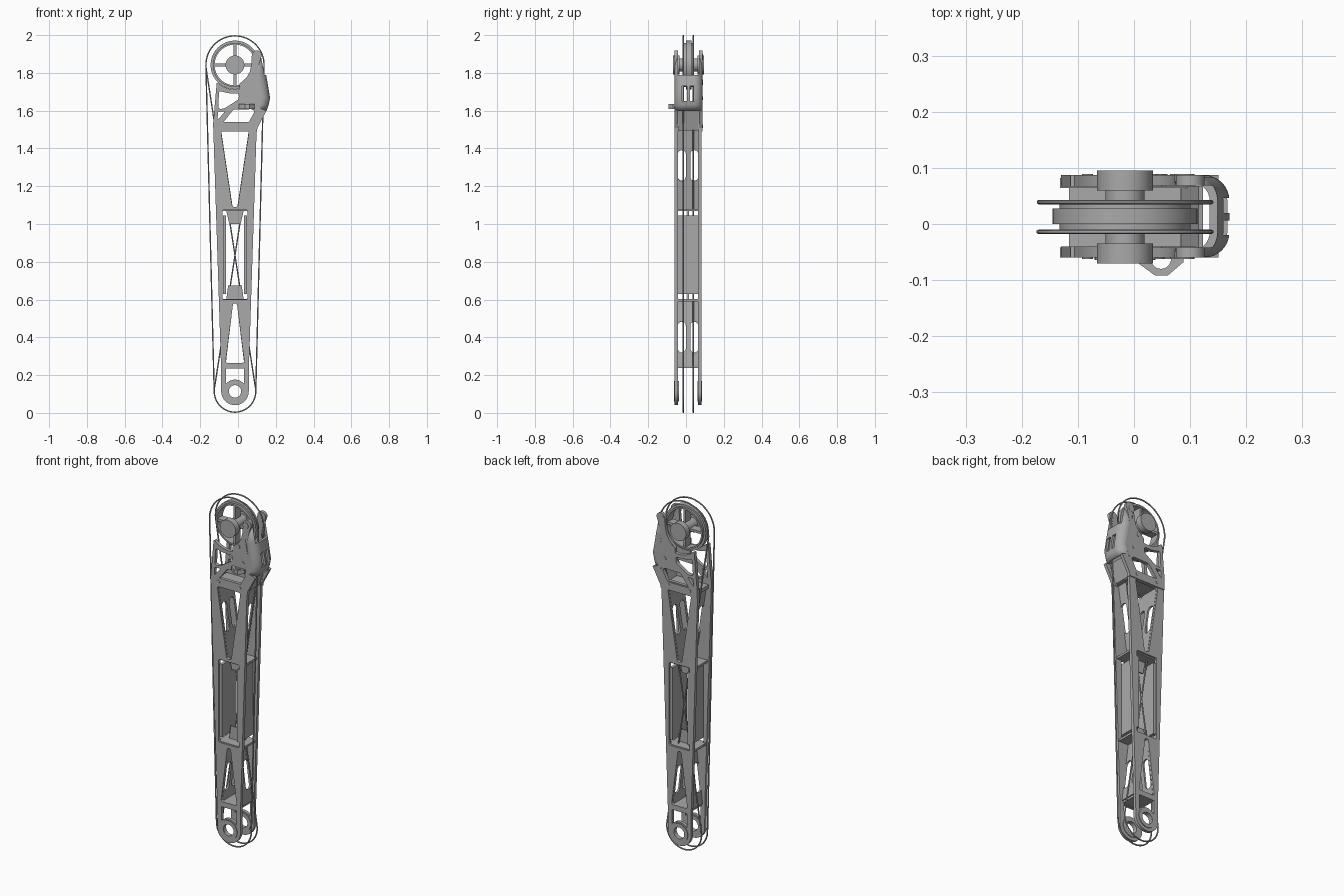
import bpy, bmesh, math
from mathutils import Matrix, Vector

if "Cube" in bpy.data.objects:
    bpy.data.objects.remove(bpy.data.objects["Cube"])

CX, CY = -0.016, 0.0125          # arm axis and mid depth
TOP, BOT = 1.842, 0.114          # pulley and pivot heights
metal = bpy.data.materials.new("grey_metal")
metal.diffuse_color = (0.40, 0.40, 0.40, 1)
metal.use_nodes = True
metal.node_tree.nodes["Principled BSDF"].inputs["Base Color"].default_value = metal.diffuse_color


def add(name, me, smooth=True):
    ob = bpy.data.objects.new(name, me)
    bpy.context.collection.objects.link(ob)
    me.materials.clear()
    me.materials.append(metal)
    if smooth:
        bpy.ops.object.select_all(action='DESELECT')
        ob.select_set(True)
        bpy.context.view_layer.objects.active = ob
        bpy.ops.object.shade_smooth_by_angle(angle=math.radians(35))
    return ob


def slab(name, loops, thick, mat):
    """Flat sheet: first loop is the outline, the others are holes."""
    cu = bpy.data.curves.new(name, 'CURVE')
    cu.dimensions, cu.fill_mode, cu.extrude = '2D', 'BOTH', thick / 2
    for lp in loops:
        sp = cu.splines.new('POLY')
        sp.points.add(len(lp) - 1)
        for p, (u, v) in zip(sp.points, lp):
            p.co = (u, v, 0, 1)
        sp.use_cyclic_u = True
    tmp = bpy.data.objects.new("tmp", cu)
    bpy.context.collection.objects.link(tmp)
    dg = bpy.context.evaluated_depsgraph_get()
    me = bpy.data.meshes.new_from_object(tmp.evaluated_get(dg))
    bpy.data.objects.remove(tmp)
    bm = bmesh.new()
    bm.from_mesh(me)
    bmesh.ops.remove_doubles(bm, verts=bm.verts, dist=1e-5)
    bmesh.ops.transform(bm, matrix=mat, verts=bm.verts)
    bmesh.ops.recalc_face_normals(bm, faces=bm.faces)
    bm.to_mesh(me)
    bm.free()
    return add(name, me)


def upright(y):                  # sheet plane x,z at depth y
    return Matrix(((1, 0, 0, 0), (0, 0, -1, y), (0, 1, 0, 0), (0, 0, 0, 1)))


def arc(cx, cy, r, a0, a1, n=16):
    return [(cx + r * math.cos(math.radians(a0 + (a1 - a0) * i / n)),
             cy + r * math.sin(math.radians(a0 + (a1 - a0) * i / n))) for i in range(n + 1)]


def rounded(pts, r=0.012):
    """Soften the corners of a polygon."""
    out = []
    for i, p in enumerate(pts):
        p = Vector(p)
        a, b = Vector(pts[i - 1]) - p, Vector(pts[(i + 1) % len(pts)]) - p
        s = p + a.normalized() * min(r, a.length * .4)
        e = p + b.normalized() * min(r, b.length * .4)
        for t in (0, .25, .5, .75, 1):
            out.append(tuple(s * (1 - t) ** 2 + p * 2 * t * (1 - t) + e * t * t))
    return out


def box(name, x0, x1, y0, y1, z0, z1):
    bm = bmesh.new()
    bmesh.ops.create_cube(bm, size=1)
    for v in bm.verts:
        v.co = ((x0 + x1) / 2 + v.co.x * (x1 - x0), (y0 + y1) / 2 + v.co.y * (y1 - y0),
                (z0 + z1) / 2 + v.co.z * (z1 - z0))
    me = bpy.data.meshes.new(name)
    bm.to_mesh(me)
    bm.free()
    return add(name, me, False)


def lathe(name, prof, cx, cz, closed=False, n=48):
    """Spin a radius,depth profile about an axis along y."""
    bm = bmesh.new()
    rings = [[bm.verts.new((cx + r * math.cos(t), y, cz + r * math.sin(t)))
              for t in (2 * math.pi * k / n for k in range(n))] for r, y in prof]
    m = len(rings)
    for i in range(m if closed else m - 1):
        a, b = rings[i], rings[(i + 1) % m]
        for k in range(n):
            bm.faces.new((a[k], a[(k + 1) % n], b[(k + 1) % n], b[k]))
    if not closed:
        bm.faces.new(rings[0])
        bm.faces.new(rings[-1])
    bmesh.ops.recalc_face_normals(bm, faces=bm.faces)
    me = bpy.data.meshes.new(name)
    bm.to_mesh(me)
    bm.free()
    return add(name, me)


def c(pts):                      # shift onto the arm axis
    return [(CX + x, z) for x, z in pts]


# Long side plates with their windows
outline = [(-0.116, 1.54), (-0.074, 0.25)] + arc(0, BOT, 0.073, 180, 360, 24) + [(0.074, 0.25), (0.116, 1.54)]
plate = [c(outline),
         c(rounded([(-0.074, 1.49), (0.074, 1.49), (0.014, 1.09), (-0.014, 1.09)])),
         c(rounded([(-0.065, 1.075), (0.065, 1.075), (0.065, 0.6), (-0.065, 0.6)], 0.008)),
         c(rounded([(-0.010, 0.58), (0.010, 0.58), (0.05, 0.265), (-0.05, 0.265)])),
         c([(-0.048, 0.235)] + arc(0, BOT, 0.062, 140, 40, 12) + [(0.048, 0.235)]),
         c(arc(0, BOT, 0.033, 0, 345, 23))]
for side, y in (("front", -0.051), ("back", 0.073)):
    slab(side + "_arm_plate", plate, 0.018, upright(y))
    # Bearing ring at the lower pivot
    lathe(side + "_pivot_ring", [(0.033, y - .013), (0.054, y - .013), (0.054, y + .013), (0.033, y + .013)],
          CX, BOT, True)


# Slanted webs with long slots behind the triangular windows
def web(name, s, p0, p1, v0, v1):
    a, b = Vector((CX + s * p0[0], 0, p0[1])), Vector((CX + s * p1[0], 0, p1[1]))
    d = (b - a).normalized()
    nrm = Vector((0, 1, 0)).cross(d)
    L = (b - a).length
    mat = Matrix.Translation(a) @ Matrix(((0, 1, 0), d, nrm)).transposed().to_4x4()
    loops = [[(-0.05, 0), (0.072, 0), (0.072, L), (-0.05, L)]]
    for yc in (-0.022, 0.044):
        r = 0.021
        loops.append(arc(yc, v0 + r, r, 180, 360, 10) + arc(yc, v1 - r, r, 0, 180, 10))
    slab(name, loops, 0.01, mat)


for s, side in ((-1, "left"), (1, "right")):
    web(side + "_upper_web", s, (0.016, 1.08), (0.079, 1.5), 0.15, 0.315)
    web(side + "_lower_web", s, (0.055, 0.25), (0.014, 0.59), 0.07, 0.235)
    # Solid box wall at mid arm
    x = sorted((CX + s * 0.047, CX + s * 0.064))
    box(side + "_middle_wall", *x, -0.055, 0.077, 0.63, 1.045)

# Ties between the plates
for name, h, z0, z1 in (("upper_tie", .092, 1.068, 1.08), ("lower_tie", .08, .59, .602),
                        ("pivot_tie", .054, .238, .262), ("shoulder_tie", .10, 1.495, 1.515)):
    box(name, CX - h, CX + h, -0.05, 0.072, z0, z1)
for name, z0, z1, w0, w1 in (("upper_gusset", 1.0, 1.07, .03, .046), ("lower_gusset", .6, .675, .046, .036)):
    slab(name, [c([(-w0, z0), (w0, z0), (w1, z1), (-w1, z1)])], .008, upright(CY))

# Yoke plates under the pulley and the bracket cheeks
yoke = [[(-0.13, 1.49), (-0.13, 1.55), (-0.113, 1.745)] + arc(CX, TOP, 0.13, 226, 300, 14)
        + [(0.05, 1.64), (0.11, 1.62), (0.11, 1.56), (0.10, 1.49)],
        rounded([(-0.1, 1.705), (-0.05, 1.692), (0.004, 1.692), (0.004, 1.66), (-0.075, 1.61), (-0.105, 1.61)]),
        rounded([(-0.108, 1.55), (-0.106, 1.595), (-0.07, 1.595)], .005),
        rounded([(-0.08, 1.535), (-0.025, 1.605), (0.075, 1.608), (0.088, 1.595), (0.055, 1.535)], .008)]
cheek = [[(0.075, 1.5), (0.098, 1.5), (0.151, 1.6), (0.116, 1.612), (0.122, 1.66), (0.1, 1.79), (0.112, 1.85)]
         + arc(0.1, 1.893, 0.026, 0, 180, 10)
         + [(0.07, 1.84), (0.062, 1.805), (0.045, 1.775), (0.008, 1.742), (0.008, 1.632), (0.075, 1.632),
            (0.096, 1.6), (0.062, 1.53)]]
for side, y, o in (("front", -0.05, -1), ("back", 0.077, 1)):
    slab(side + "_yoke_plate", yoke, 0.02, upright(y))
    slab(side + "_bracket_cheek", cheek, 0.018, upright(y + o * 0.001))
    for i, (x, z, r) in enumerate(((.09, 1.885, .018), (.04, 1.75, .014), (.073, 1.665, .009),
                                   (-.083, 1.517, .01), (.05, 1.517, .01))):
        ys = sorted((y, y + o * 0.012))
        lathe(f"{side}_bolt_{i + 1}", [(r, ys[0]), (r, ys[1])], x, z, n=20)

# Curved end of the bracket, lofted as a U section
bm = bmesh.new()
rows = []
for z, xr in ((1.6, .152), (1.63, .162), (1.667, .17), (1.72, .161), (1.79, .149), (1.89, .13)):
    sec = [(xr - .058, -.06)] + arc(xr - .045, -.015, .045, -90, 0, 8) \
        + arc(xr - .045, .042, .045, 0, 90, 8) + [(xr - .058, .087)]
    rows.append([bm.verts.new((x, y, z)) for x, y in sec])
for a, b in zip(rows, rows[1:]):
    for k in range(len(a) - 1):
        bm.faces.new((a[k], a[k + 1], b[k + 1], b[k]))
me = bpy.data.meshes.new("bracket_end")
bm.to_mesh(me)
bm.free()
end = add("bracket_end", me)
sol = end.modifiers.new("thickness", 'SOLIDIFY')
sol.thickness, sol.offset = 0.014, -1
# Two slots and the open gap between the ears
for i, (y, h, z0, z1) in enumerate(((-0.007, .013, 1.65, 1.73), (0.033, .013, 1.65, 1.73), (0.0135, .055, 1.79, 1.95))):
    cut = box(f"slot_cutter_{i + 1}", .06, .2, y - h, y + h, z0, z1)
    cut.hide_render = True
    cut.hide_set(True)
    bo = end.modifiers.new("slot", 'BOOLEAN')
    bo.object, bo.operation, bo.solver = cut, 'DIFFERENCE', 'EXACT'

# Sloping wall below the bracket
wall = Matrix(((0, .30, .954, .086), (1, 0, 0, 0), (0, .954, -.30, 1.5), (0, 0, 0, 1)))
slab("bracket_lower_wall", [[(-.042, 0), (.068, 0), (.068, .11), (-.042, .11)]], .008, wall)

# Small cable guide on the front
slab("cable_guide", [[(0.005, -.055), (0.005, -.068), (.038, -.092), (.06, -.092), (.088, -.068), (.088, -.055)],
                     arc(.048, -.062, .018, 180, 360, 12)], 0.024, Matrix.Translation((0, 0, 1.622)))

# Spoked pulley and hub
lathe("pulley_rim", [(.108, -.014), (.117, -.014), (.117, 0), (.129, 0), (.129, .028), (.117, .028),
                     (.117, .04), (.108, .04)], CX, TOP, True, 64)
box("horizontal_spoke", CX - .11, CX + .11, -.01, .036, TOP - .007, TOP + .007)
box("vertical_spoke", CX - .007, CX + .007, -.01, .036, TOP - .11, TOP + .11)
lathe("pulley_hub", [(.05, -.07), (.05, -.035), (.035, -.035), (.035, .06), (.05, .06), (.05, .095)], CX, TOP)


# Drive cables: one open loop and one crossed loop
def cable(name, y, crossed):
    R, r = .154, .110
    b = math.degrees(math.asin((R + r if crossed else R - r) / (TOP - BOT)))
    pts = arc(CX, TOP, R, -b, 180 + b, 32)
    pts += arc(CX, BOT, r, b, -180 - b, 32) if crossed else arc(CX, BOT, r, 180 + b, 360 - b, 32)
    cu = bpy.data.curves.new(name, 'CURVE')
    cu.dimensions, cu.bevel_depth, cu.bevel_resolution = '3D', .004, 1
    sp = cu.splines.new('POLY')
    sp.points.add(len(pts) - 1)
    for p, (x, z) in zip(sp.points, pts):
        p.co = (x, y, z, 1)
    sp.use_cyclic_u = True
    tmp = bpy.data.objects.new("tmp", cu)
    bpy.context.collection.objects.link(tmp)
    me = bpy.data.meshes.new_from_object(tmp.evaluated_get(bpy.context.evaluated_depsgraph_get()))
    bpy.data.objects.remove(tmp)
    add(name, me)


cable("open_cable", -.014, False)
cable("crossed_cable", .039, True)
